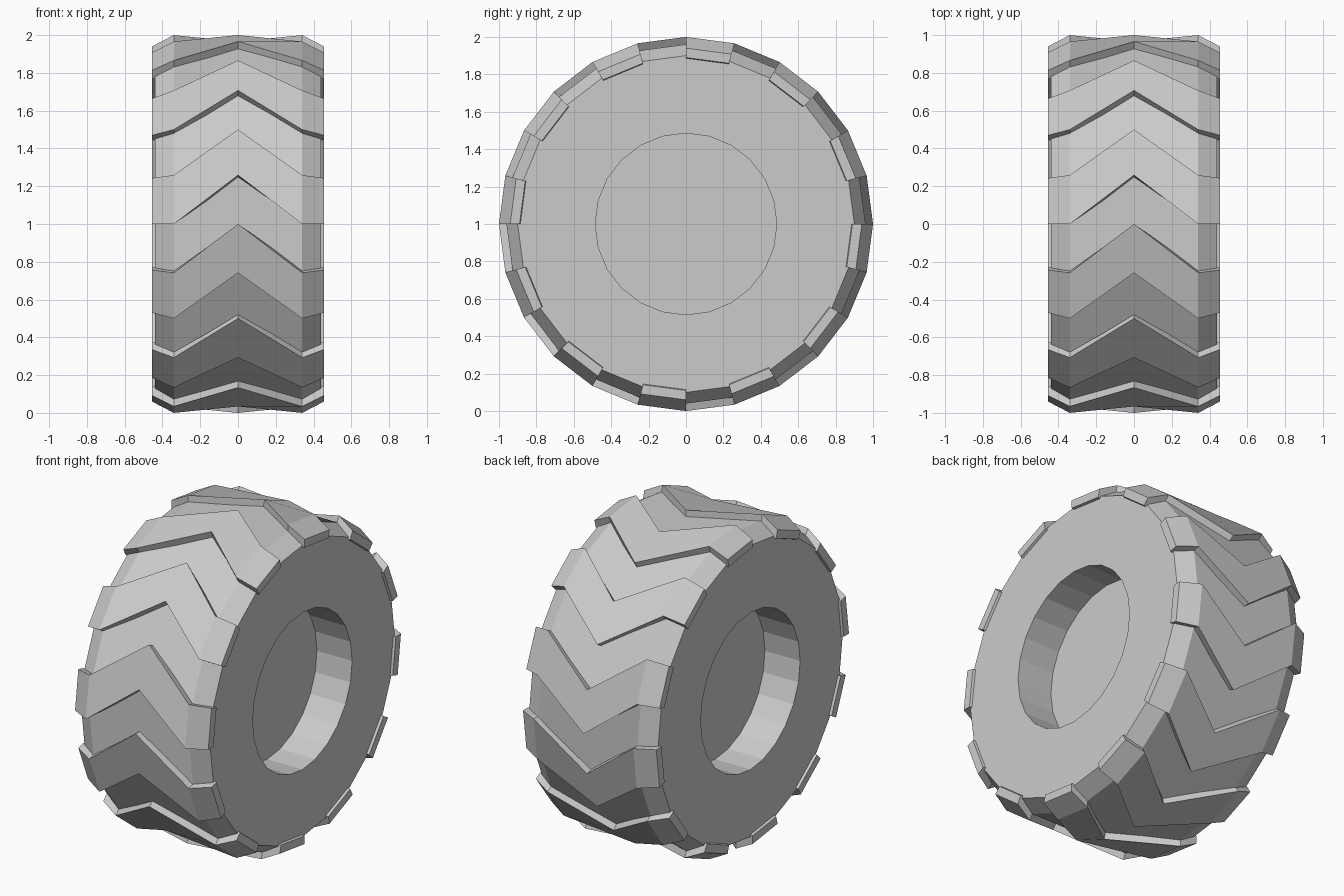
import bpy, bmesh
from math import sin, cos, radians

if "Cube" in bpy.data.objects:
    bpy.data.objects.remove(bpy.data.objects["Cube"])

STEP = 15          # 24 sides around the axle
SIDES = 360 // STEP


def point(x, r, deg):
    # position around the axle (along x, at z = 1), measured from the front upwards;
    # the centre line leads by one step, which gives the chevron
    a = radians(deg + (STEP if x == 0 else 0))
    return (x, -r * cos(a), 1 + r * sin(a))


def mirrored(half):
    # half profile from the centre line outwards -> full profile
    return [(-x, r) for x, r in reversed(half) if x] + half


def finish(bm, name):
    bmesh.ops.recalc_face_normals(bm, faces=bm.faces)
    me = bpy.data.meshes.new(name)
    bm.to_mesh(me)
    bm.free()
    ob = bpy.data.objects.new(name, me)
    bpy.context.collection.objects.link(ob)
    return ob


# Tyre body with a recessed hub on both sides
profile = mirrored([(0, 0.96), (0.34, 0.96), (0.44, 0.90), (0.44, 0.485), (0.20, 0.485)])
bm = bmesh.new()
rings = [[bm.verts.new(point(x, r, i * STEP)) for i in range(SIDES)] for x, r in profile]
for a, b in zip(rings, rings[1:]):
    for i in range(SIDES):
        j = (i + 1) % SIDES
        bm.faces.new((a[i], a[j], b[j], b[i]))
bm.faces.new(rings[0])
bm.faces.new(rings[-1])
finish(bm, "tyre_body")

# Chevron tread lugs, every second step
outer = mirrored([(0, 1.0), (0.34, 1.0), (0.455, 0.94), (0.455, 0.89)])
inner = mirrored([(0, 0.92), (0.34, 0.92), (0.42, 0.89), (0.42, 0.88)])
bm = bmesh.new()
for k in range(SIDES // 2):
    start = 2 * k * STEP
    o0, o1, i0, i1 = [[bm.verts.new(point(x, r, d)) for x, r in prof]
                      for prof in (outer, inner) for d in (start, start + STEP)]
    n = len(o0)
    for p in range(n - 1):
        q = p + 1
        bm.faces.new((o0[p], o0[q], o1[q], o1[p]))   # tread face
        bm.faces.new((i0[p], i1[p], i1[q], i0[q]))   # hidden underside
        bm.faces.new((o0[p], i0[p], i0[q], o0[q]))   # lower wall
        bm.faces.new((o1[p], o1[q], i1[q], i1[p]))   # upper wall
    for p in (0, n - 1):
        bm.faces.new((o0[p], o1[p], i1[p], i0[p]))   # end under the sidewall
finish(bm, "tread_lugs")
